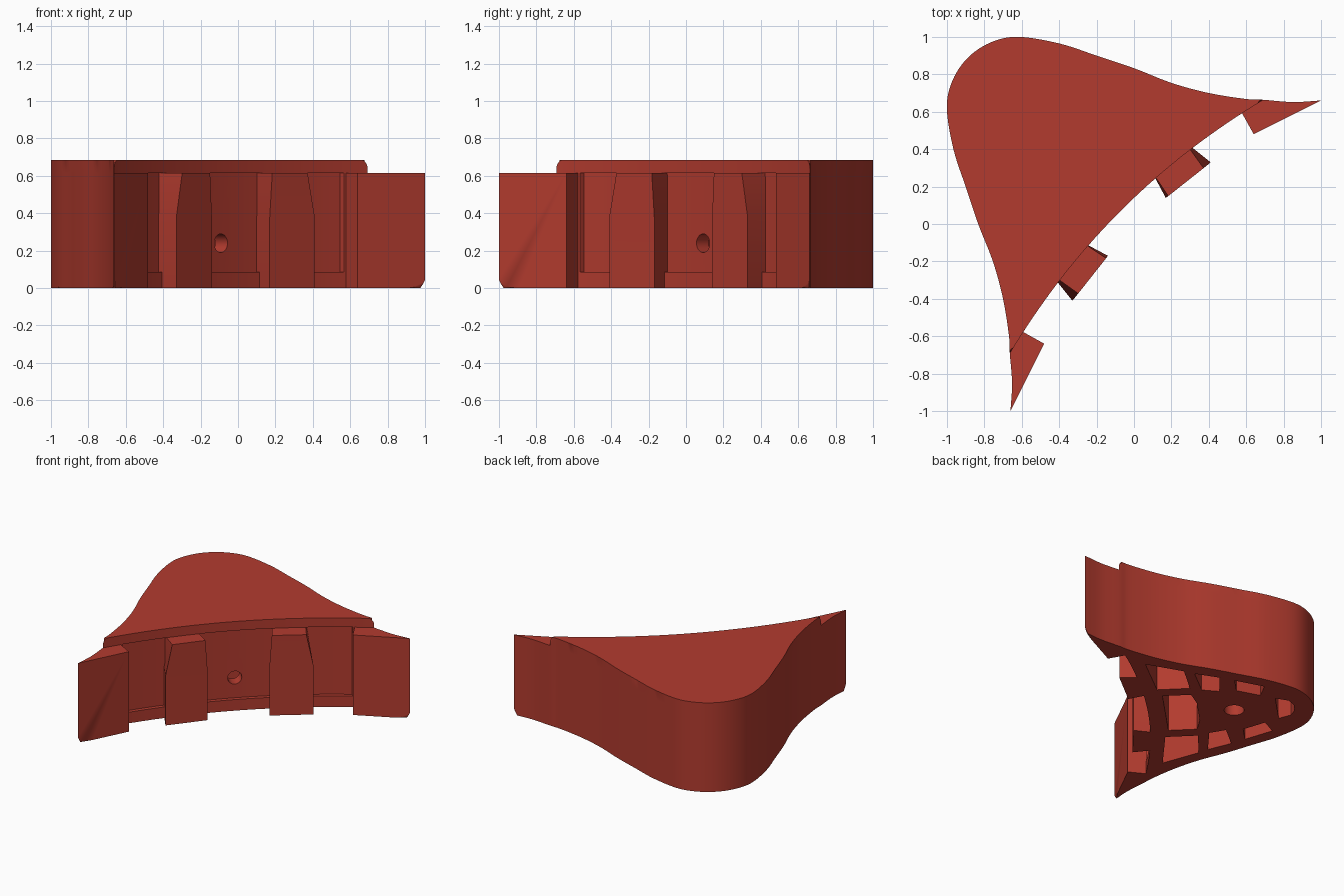
import bpy, bmesh
from math import radians, pi, cos, sin
from mathutils import Matrix, Vector

if "Cube" in bpy.data.objects:
    bpy.data.objects.remove(bpy.data.objects["Cube"])

red = bpy.data.materials.new("brick_red")
red.use_nodes = True
colour = (0.45, 0.044, 0.028, 1)
red.diffuse_color = colour
red.node_tree.nodes["Principled BSDF"].inputs["Base Color"].default_value = colour

# The part is symmetric about a diagonal: draw it upright, then turn it
TURN = Matrix.Rotation(radians(45), 4, 'Z')
SHELL_TOP, CAP_TOP, LEDGE = 0.615, 0.685, 0.085


def mirror(points):
    return [(-x, y) for x, y in reversed(points)]


def catmull(points, steps):
    pts = [Vector(p) for p in points]
    pts = [2 * pts[0] - pts[1]] + pts + [2 * pts[-1] - pts[-2]]
    out = []
    for a, b, c, d in zip(pts, pts[1:], pts[2:], pts[3:]):
        for k in range(steps):
            t = k / steps
            p = 0.5 * (2 * b + (c - a) * t + (2 * a - 5 * b + 4 * c - d) * t ** 2
                       + (3 * b - a - 3 * c + d) * t ** 3)
            out.append((p.x, p.y))
    return out + [tuple(points[-1])]


def inner_arc(x):
    return 0.1 - 0.131 * x * x


def loft(name, rings, rounded=0, radius=0, ring=0):
    """Join rings of (points, z); round the first edges of one ring."""
    bm = bmesh.new()
    loops = [[bm.verts.new((x, y, z)) for x, y in pts] for pts, z in rings]
    n = len(loops[0])
    bm.faces.new(loops[0])
    bm.faces.new(loops[-1])
    for low, high in zip(loops, loops[1:]):
        for i in range(n):
            j = (i + 1) % n
            bm.faces.new((low[i], low[j], high[j], high[i]))
    if rounded:
        line = loops[ring][:rounded]
        edges = [bm.edges.get(pair) for pair in zip(line, line[1:])]
        bmesh.ops.bevel(bm, geom=edges, offset=radius, segments=5, profile=0.5,
                        affect='EDGES')
    bmesh.ops.recalc_face_normals(bm, faces=bm.faces)
    bm.transform(TURN)
    mesh = bpy.data.meshes.new(name)
    bm.to_mesh(mesh)
    bm.free()
    obj = bpy.data.objects.new(name, mesh)
    bpy.context.collection.objects.link(obj)
    obj.data.materials.append(red)
    return obj


def prism(name, points, low, high, **kw):
    return loft(name, [(points, low), (points, high)], **kw)


def activate(obj):
    bpy.ops.object.select_all(action='DESELECT')
    obj.select_set(True)
    bpy.context.view_layer.objects.active = obj


def cut(target, cutter):
    cutter.hide_render = True
    mod = target.modifiers.new("cut", 'BOOLEAN')
    mod.operation, mod.solver, mod.object = 'DIFFERENCE', 'EXACT', cutter
    activate(target)
    bpy.ops.object.modifier_apply(modifier=mod.name)
    bpy.data.objects.remove(cutter)


def circle(x, y, r, n=24):
    return [(x + r * cos(2 * pi * i / n), y + r * sin(2 * pi * i / n)) for i in range(n)]


# Outer curve from tip to tip
half = [(0.145, 1.228), (0.269, 1.146), (0.40, 0.965), (0.495, 0.778),
        (0.589, 0.589), (0.675, 0.392), (0.778, 0.212), (0.897, 0.048),
        (0.96, -0.021), (1.062, -0.14), (1.174, -0.24)]
outer = catmull(mirror(half) + [(0, 1.257)] + half, 6)

# Hollow shell with pointed end blocks
block = [(0.792, -0.113), (0.827, 0.010)]
arc = [(x, inner_arc(x)) for x in (0.78 - 0.065 * i for i in range(25))]
shell = prism("shell", outer + block + arc + mirror(block), 0, SHELL_TOP,
              rounded=len(outer), radius=0.045)

# Recessed inner wall above a ledge
span = [0.815 * (1 - i / 12) for i in range(25)]
recess = [(x, inner_arc(x) + 0.03) for x in span]
recess += [(x, inner_arc(x) - 0.02) for x in reversed(span)]
cut(shell, prism("recess_cutter", recess, LEDGE, SHELL_TOP + 0.1))

# Pockets underneath leave a web of ribs round a hub
side_pockets = [
    [(0.33, 0.19), (0.69, 0.14), (0.57, 0.40), (0.33, 0.42)],
    [(0.30, 0.50), (0.53, 0.47), (0.46, 0.64), (0.27, 0.62)],
    [(0.27, 0.74), (0.41, 0.74), (0.31, 0.94), (0.19, 0.90)],
]
centre = [(0.24, 0.22), (0.24, 0.42), (0.12, 0.45)]
apex = [(0.14, 1.0), (0.10, 1.09), (0.04, 1.12)]
pockets = side_pockets + [mirror(p) for p in side_pockets]
pockets += [centre + mirror(centre), apex + mirror(apex)]
for points in pockets:
    cut(shell, prism("pocket_cutter", points, -0.1, 0.59))
cut(shell, prism("hub_hole_cutter", circle(0, 0.7, 0.07), -0.1, 0.45))

# Screw hole through the inner wall
bpy.ops.mesh.primitive_cylinder_add(vertices=24, radius=0.05, depth=0.4)
drill = bpy.context.object
drill.data.transform(TURN @ Matrix.Translation((0, 0.1, 0.24))
                     @ Matrix.Rotation(radians(90), 4, 'X'))
cut(shell, drill)

# Rounded top cap with an overhanging lip
rim = [p for p in outer if abs(p[0]) < 0.965]
lip = [(x, inner_arc(x)) for x in (0.92 - 0.08 * i for i in range(24))]
cap = prism("top_cap", rim + lip, SHELL_TOP, CAP_TOP,
            rounded=len(rim), radius=0.05, ring=1)

# Two contact pads, tapered towards the top
foot = [(0.219, -0.021), (0.523, -0.057), (0.503, 0.125), (0.265, 0.13)]
head = [(0.235, -0.024), (0.474, -0.052), (0.503, 0.125), (0.265, 0.13)]
pads = []
for name, flip in (("left_pad", list), ("right_pad", mirror)):
    pads.append(loft(name, [(flip(foot), 0), (flip(foot), 0.38), (flip(head), SHELL_TOP)]))

for obj in [shell, cap] + pads:
    activate(obj)
    bpy.ops.object.shade_smooth_by_angle(angle=radians(30))
